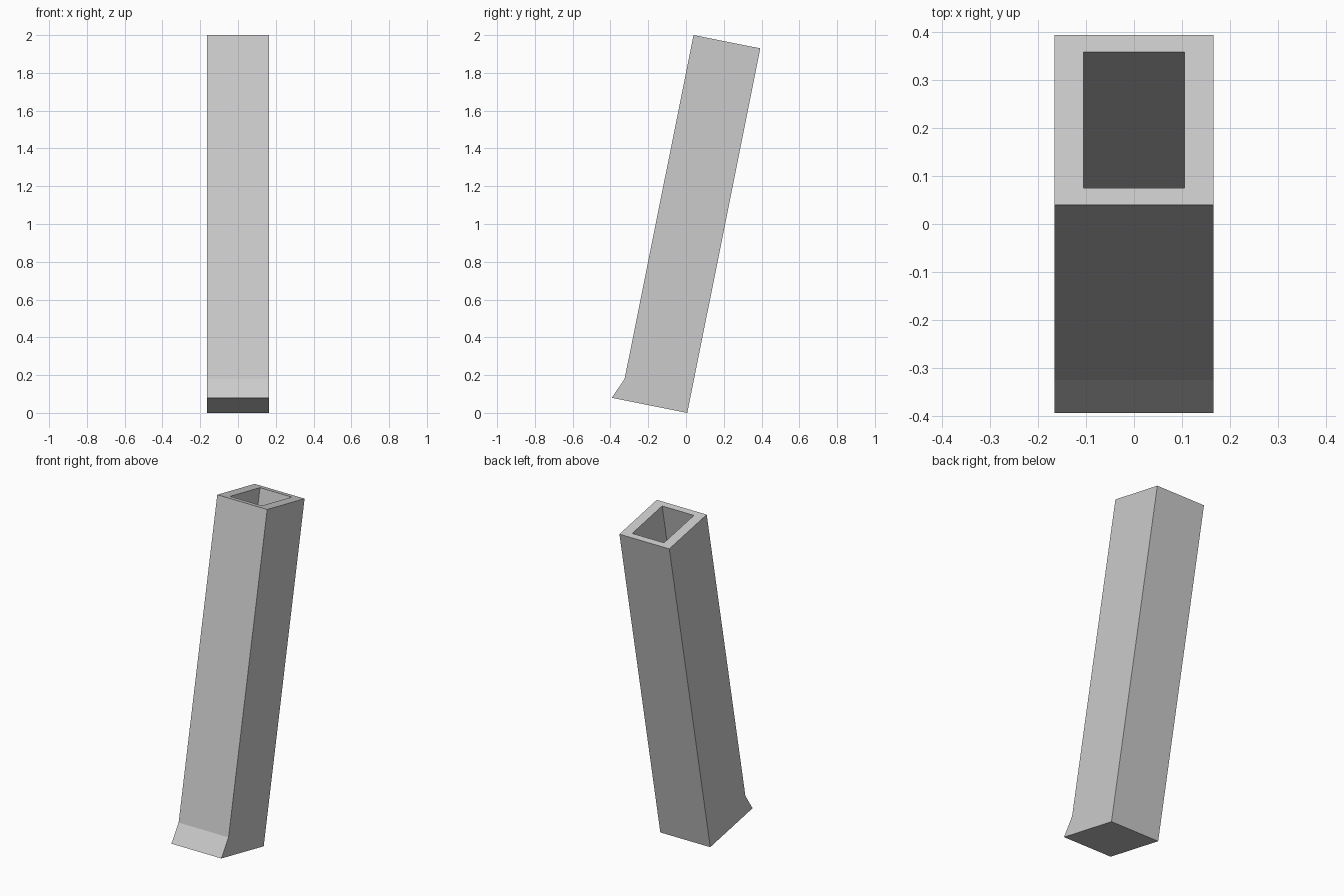
import bpy, bmesh
from mathutils import Vector

if "Cube" in bpy.data.objects:
    bpy.data.objects.remove(bpy.data.objects["Cube"])

HALF_W = 0.165
# Side profile (y, z): front toe, rear heel, rear top, front top, front knee
PROFILE = [(-0.393, 0.08), (0.007, 0.0), (0.393, 1.93), (0.04, 2.0), (-0.325, 0.18)]

# Leaning shaft with a flared toe
bm = bmesh.new()
face = bm.faces.new([bm.verts.new((-HALF_W, y, z)) for y, z in PROFILE])
ext = bmesh.ops.extrude_face_region(bm, geom=[face])
bmesh.ops.translate(bm, vec=(2 * HALF_W, 0, 0),
                    verts=[g for g in ext["geom"] if isinstance(g, bmesh.types.BMVert)])
bmesh.ops.recalc_face_normals(bm, faces=bm.faces)

# Rim: inset the top, thicker at the sides than front and back
top = max(bm.faces, key=lambda f: f.calc_center_median().z)
bmesh.ops.inset_region(bm, faces=[top], thickness=0.036, use_even_offset=True)
for v in top.verts:
    v.co.x = 0.105 if v.co.x > 0 else -0.105

# Deep socket running down the leaning axis, closed near the base
axis = (Vector((0, 0.007, 0)) - Vector((0, 0.393, 1.93))).normalized()
res = bmesh.ops.extrude_face_region(bm, geom=[top])
bmesh.ops.translate(bm, vec=axis * 1.9,
                    verts=[g for g in res["geom"] if isinstance(g, bmesh.types.BMVert)])
if top.is_valid:
    bmesh.ops.delete(bm, geom=[top], context='FACES_ONLY')
bmesh.ops.recalc_face_normals(bm, faces=bm.faces)

mesh = bpy.data.meshes.new("hollow_shaft")
bm.to_mesh(mesh)
bm.free()
bpy.context.collection.objects.link(bpy.data.objects.new("hollow_shaft", mesh))
